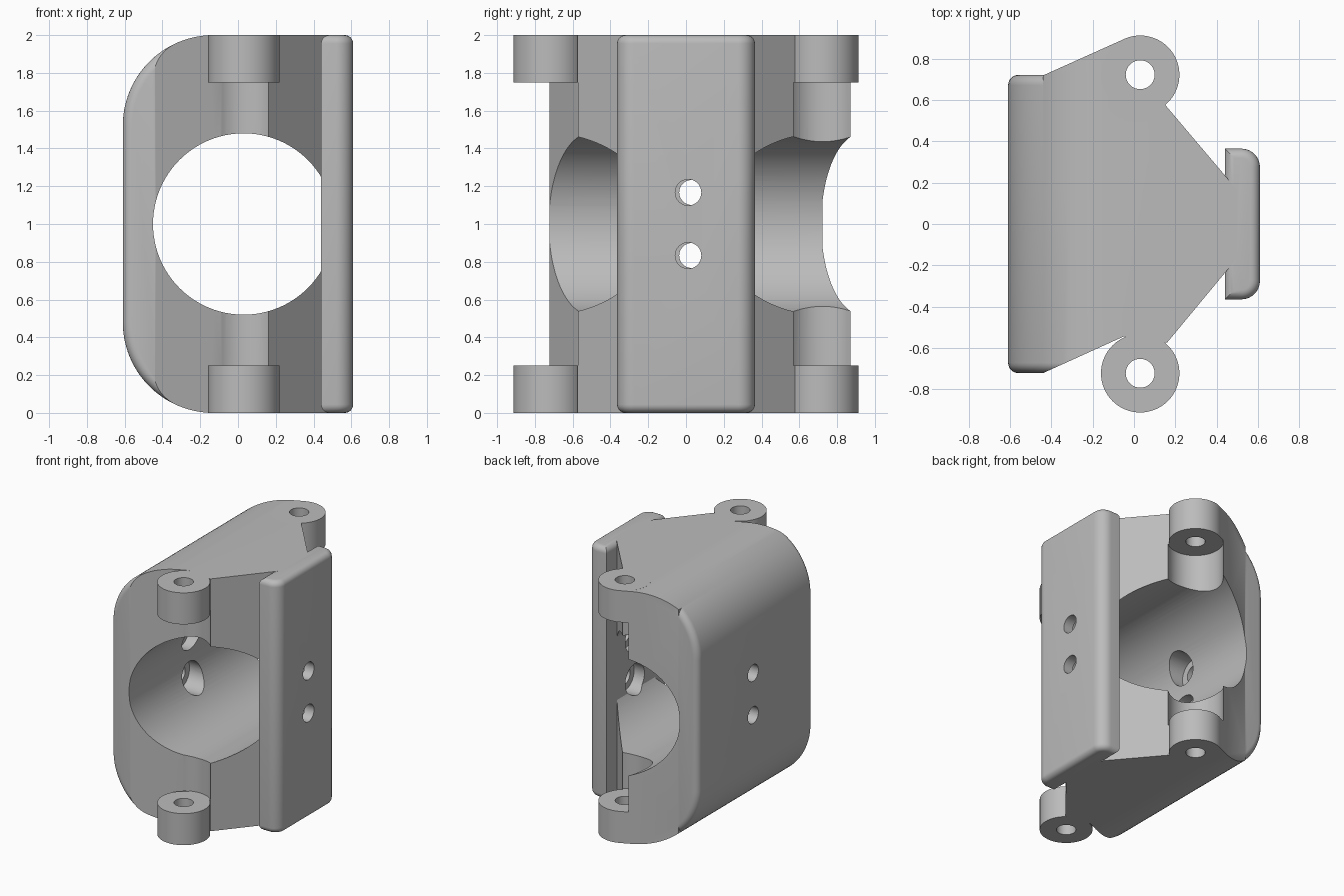
import bpy, bmesh
from math import cos, sin, pi, radians
from mathutils import Vector

old = bpy.data.objects.get("Cube")
if old:
    bpy.data.objects.remove(old, do_unlink=True)

grey = bpy.data.materials.new("plain grey")
grey.use_nodes = True
COLOUR = (0.5, 0.5, 0.5, 1)
grey.diffuse_color = COLOUR
grey.node_tree.nodes["Principled BSDF"].inputs["Base Color"].default_value = COLOUR

# Maps profile coordinates (u, v) and an extrusion distance w to x, y, z
PLACE = {
    "X": lambda u, v, w: Vector((w, u, v)),
    "Y": lambda u, v, w: Vector((u, w, v)),
    "Z": lambda u, v, w: Vector((u, v, w)),
}


def arc(cx, cy, r, start, end, steps):
    """Points on an arc, angles in degrees."""
    angles = [radians(start + (end - start) * i / steps) for i in range(steps + 1)]
    return [(cx + r * cos(a), cy + r * sin(a)) for a in angles]


def prism(name, profile, axis, lo, hi, rim=0):
    """Extrude a profile along an axis and optionally round both end rims."""
    bm = bmesh.new()
    ends = [[bm.verts.new(PLACE[axis](u, v, w)) for u, v in profile] for w in (lo, hi)]
    caps = [bm.faces.new(end) for end in ends]
    n = len(profile)
    for i in range(n):
        j = (i + 1) % n
        bm.faces.new((ends[0][i], ends[0][j], ends[1][j], ends[1][i]))
    bmesh.ops.recalc_face_normals(bm, faces=bm.faces)
    if rim:
        edges = [e for cap in caps for e in cap.edges]
        bmesh.ops.bevel(bm, geom=edges, offset=rim, offset_type="OFFSET",
                        segments=6, profile=0.5, affect="EDGES", clamp_overlap=True)
    mesh = bpy.data.meshes.new(name)
    bm.to_mesh(mesh)
    bm.free()
    mesh.materials.append(grey)
    obj = bpy.data.objects.new(name, mesh)
    bpy.context.collection.objects.link(obj)
    return obj


def rod(name, u, v, r, axis, lo, hi, steps=64):
    return prism(name, arc(u, v, r, 0, 360, steps)[:-1], axis, lo, hi)


def combine(target, tool, operation):
    """Apply a boolean and remove the tool."""
    mod = target.modifiers.new("cut", "BOOLEAN")
    mod.operation, mod.object, mod.solver = operation, tool, "EXACT"
    graph = bpy.context.evaluated_depsgraph_get()
    mesh = bpy.data.meshes.new_from_object(target.evaluated_get(graph))
    target.modifiers.clear()
    target.data = mesh
    bpy.data.objects.remove(tool, do_unlink=True)


PIN_X, PIN_Y = 0.03, 0.723
BOSS_R = 0.19

# Side silhouette with two large rounded corners on the right-hand wall
silhouette = ([(0.5, 0), (0.5, 2)] + arc(-0.13, 1.52, 0.48, 90, 180, 24)
              + arc(-0.13, 0.48, 0.48, 180, 270, 24))

# Main body: rounded block trimmed to the tapered plan
body = prism("hinged_body", silhouette, "Y", -0.722, 0.722, rim=0.05)
plan = [(-0.7, -0.84), (-0.05, -0.545), (0.16, -0.575), (0.5, -0.165),
        (0.5, 0.165), (0.14, 0.59), (0, 0.8), (-0.7, 0.8)]
combine(body, prism("plan_trim", plan, "Z", -0.5, 2.5), "INTERSECT")

# Rear flare running out to the rear hinge bosses
flare = prism("rear_flare", silhouette, "Y", -0.1, 1.2)
flare_plan = [(-0.44, 0.2), (0.1, 0.2), (0.1, 0.6), (PIN_X, PIN_Y),
              (-0.048, 0.896), (-0.44, 0.72)]
combine(flare, prism("flare_trim", flare_plan, "Z", -0.5, 2.5), "INTERSECT")
combine(body, flare, "UNION")

# Knuckle clearance and hinge bosses, front and rear
for side in (-1, 1):
    y = side * PIN_Y
    combine(body, rod("clearance", PIN_X, y, 0.2, "Z", 0.25, 1.75), "DIFFERENCE")
    for lo, hi in ((0, 0.25), (1.75, 2)):
        combine(body, rod("hinge_boss", PIN_X, y, BOSS_R, "Z", lo, hi), "UNION")
    combine(body, rod("pin_hole", PIN_X, y, 0.07, "Z", -0.5, 2.5, 40), "DIFFERENCE")

# Large bore through the body
combine(body, rod("bore", PIN_X, 1, 0.48, "Y", -1.5, 1.5, 96), "DIFFERENCE")

# Mounting plate with rounded outer corners
plate_plan = ([(0.44, 0.365), (0.44, -0.365)] + arc(0.52, -0.275, 0.09, -90, 0, 10)
              + arc(0.52, 0.275, 0.09, 0, 90, 10))
combine(body, prism("mounting_plate", plate_plan, "Z", 0, 2, rim=0.045), "UNION")

# Screw holes, counterbored from inside
for z in (0.833, 1.167):
    for y, r, lo, hi in ((0.012, 0.069, 0.3, 0.8), (0.03, 0.066, -0.8, -0.3),
                         (0.012, 0.12, 0.3, 0.53), (0.03, 0.12, -0.53, -0.3)):
        combine(body, rod("screw_hole", y, z, r, "X", lo, hi, 40), "DIFFERENCE")

# Smooth curved walls, keep crisp edges
bpy.ops.object.select_all(action="DESELECT")
body.select_set(True)
bpy.context.view_layer.objects.active = body
bpy.ops.object.shade_smooth_by_angle(angle=radians(30))
